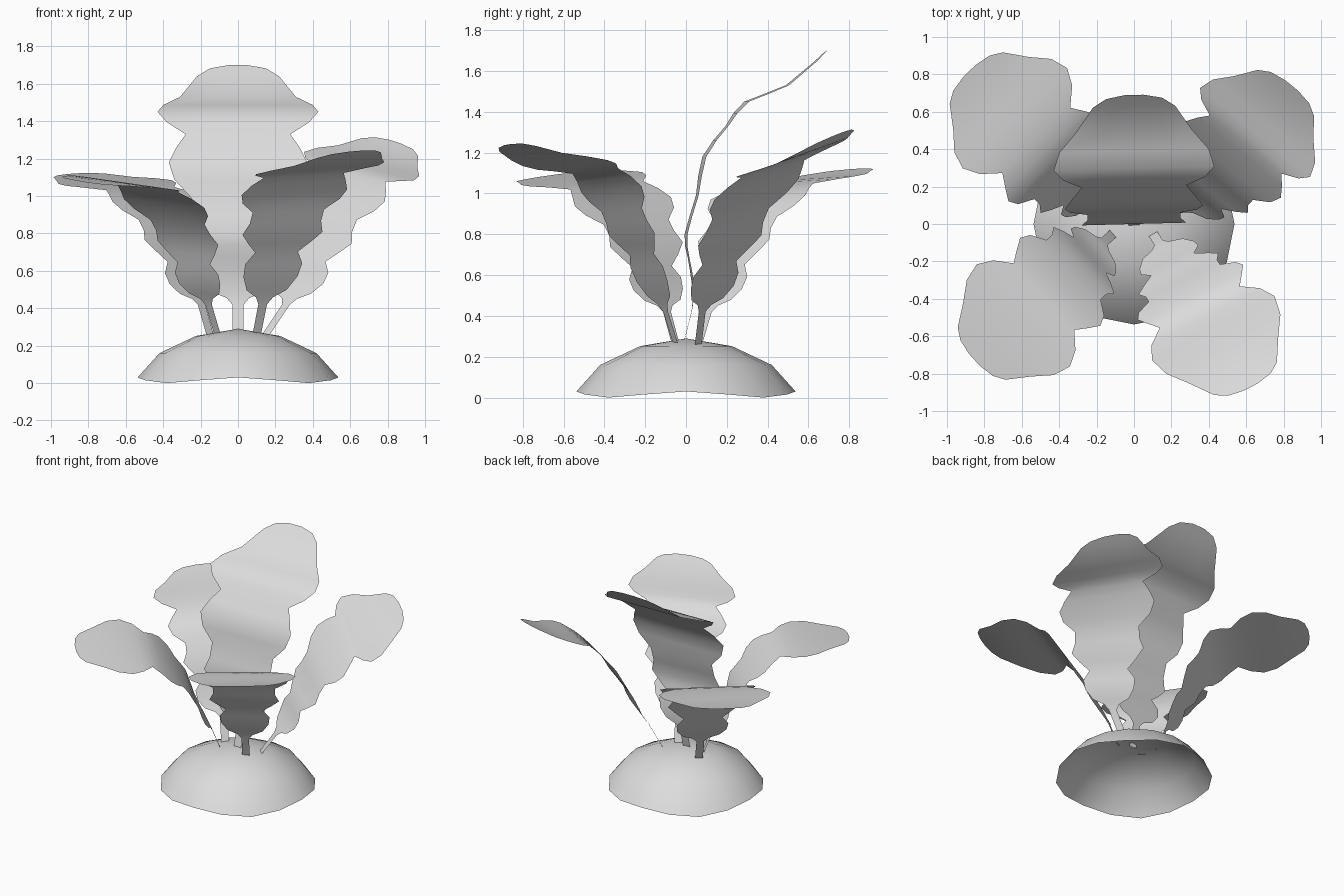
import bpy, bmesh
from math import cos, sin, pi, atan2, radians, sqrt
from mathutils import Vector

cube = bpy.data.objects.get("Cube")
if cube:
    bpy.data.objects.remove(cube, do_unlink=True)

grey = bpy.data.materials.new("plain_grey")
grey.use_nodes = True
colour = (0.72, 0.72, 0.72, 1)
grey.diffuse_color = colour
grey.node_tree.nodes["Principled BSDF"].inputs["Base Color"].default_value = colour


def finish(name, bm):
    bmesh.ops.recalc_face_normals(bm, faces=bm.faces)
    if sum(f.normal.z for f in bm.faces) < 0:
        bmesh.ops.reverse_faces(bm, faces=bm.faces)
    mesh = bpy.data.meshes.new(name)
    bm.to_mesh(mesh)
    bm.free()
    mesh.materials.append(grey)
    mesh.shade_smooth()
    obj = bpy.data.objects.new(name, mesh)
    bpy.context.collection.objects.link(obj)


# Soil mound: open shallow dome with a gently wavy rim
def mound(segments=16):
    bm = bmesh.new()
    rings = []
    for r, z, wave in ((0.537, 0.015, 0.015), (0.42, 0.16, 0), (0.225, 0.252, 0)):
        ring = []
        for i in range(segments):
            a = 2 * pi * i / segments
            ring.append(bm.verts.new((r * cos(a), r * sin(a), z + wave * cos(4 * a))))
        rings.append(ring)
    top = bm.verts.new((0, 0, 0.29))
    for i in range(segments):
        j = (i + 1) % segments
        for low, high in zip(rings, rings[1:]):
            bm.faces.new((low[i], low[j], high[j], high[i]))
        bm.faces.new((rings[-1][i], rings[-1][j], top))
    finish("soil_mound", bm)


# Lobed leaf outline: position along the midrib and half width
OUTLINE = ((0, .03), (1, .03), (1.25, .06), (1.5, .14), (2, .19), (2.5, .2),
           (3, .15), (3.5, .22), (4, .28), (4.5, .25), (5, .25), (5.5, .34),
           (6, .37), (6.5, .33), (7, .28), (7.5, .38), (8, .43), (8.5, .4),
           (9, .31), (9.6, .22), (9.85, .15), (10, .05))


def along(values, u):
    """Smooth interpolation through evenly numbered values."""
    i = min(int(u), len(values) - 2)
    f = u - i
    p1, p2 = values[i], values[i + 1]
    p0 = values[max(i - 1, 0)]
    p3 = values[min(i + 2, len(values) - 1)]
    return 0.5 * (2 * p1 + (p2 - p0) * f + (2 * p0 - 5 * p1 + 4 * p2 - p3) * f * f
                  + (3 * p1 - p0 - 3 * p2 + p3) * f ** 3)


def leaf(name, base, tip, reach, height, scale, turn=0, roll=0, bow=0):
    base, tip = Vector(base), Vector(tip)
    heading = atan2(tip.y - base.y, tip.x - base.x) + radians(turn)
    side = Vector((sin(heading), -cos(heading), 0))
    bm = bmesh.new()
    last = None
    for u, w in OUTLINE:
        t = along(reach, u)
        mid = base.lerp(tip, t).to_3d() + side * (bow * sin(pi * sqrt(max(t, 0))))
        mid.z = along(height, u)
        across = side + Vector((0, 0, roll * u / 10))
        row = [bm.verts.new(mid + across * (w * scale * k)) for k in (-1, -0.5, 0, 0.5, 1)]
        if last:
            for k in range(4):
                bm.faces.new((last[k], last[k + 1], row[k + 1], row[k]))
        last = row
    finish(name, bm)


mound()
leaf("back_leaf", (0, 0), (0, .69),
     (-.02, .04, .05, .02, 0, .08, .13, .29, .43, .72, 1),
     (.26, .42, .55, .68, .8, .99, 1.18, 1.33, 1.45, 1.53, 1.7), 1, turn=1.5)
leaf("front_left_leaf", (.1, -.05), (.63, -.88),
     (0, .06, .14, .2, .26, .32, .38, .475, .61, .82, .99),
     (.26, .42, .57, .7, .8, .92, 1.02, 1.11, 1.14, 1.18, 1.24), .86, turn=-5, roll=-.08)
leaf("front_right_leaf", (-.11, -.05), (-.9, -.77),
     (0, .06, .12, .16, .2, .27, .36, .47, .61, .79, .94),
     (.26, .42, .53, .64, .75, .86, .96, 1.04, 1.07, 1.08, 1.08), .86, roll=.12)
leaf("back_left_leaf", (.15, .06), (.88, .79),
     (0, .08, .16, .21, .28, .35, .45, .55, .63, .79, .94),
     (.26, .42, .54, .66, .77, .9, 1.02, 1.12, 1.16, 1.21, 1.29), .88, turn=6,
     roll=-.25, bow=.08)
leaf("back_right_leaf", (-.15, .06), (-.91, .85),
     (0, .06, .12, .17, .22, .29, .37, .49, .64, .81, .96),
     (.26, .42, .53, .65, .77, .88, .98, 1.04, 1.07, 1.09, 1.12), .9, roll=.05)
